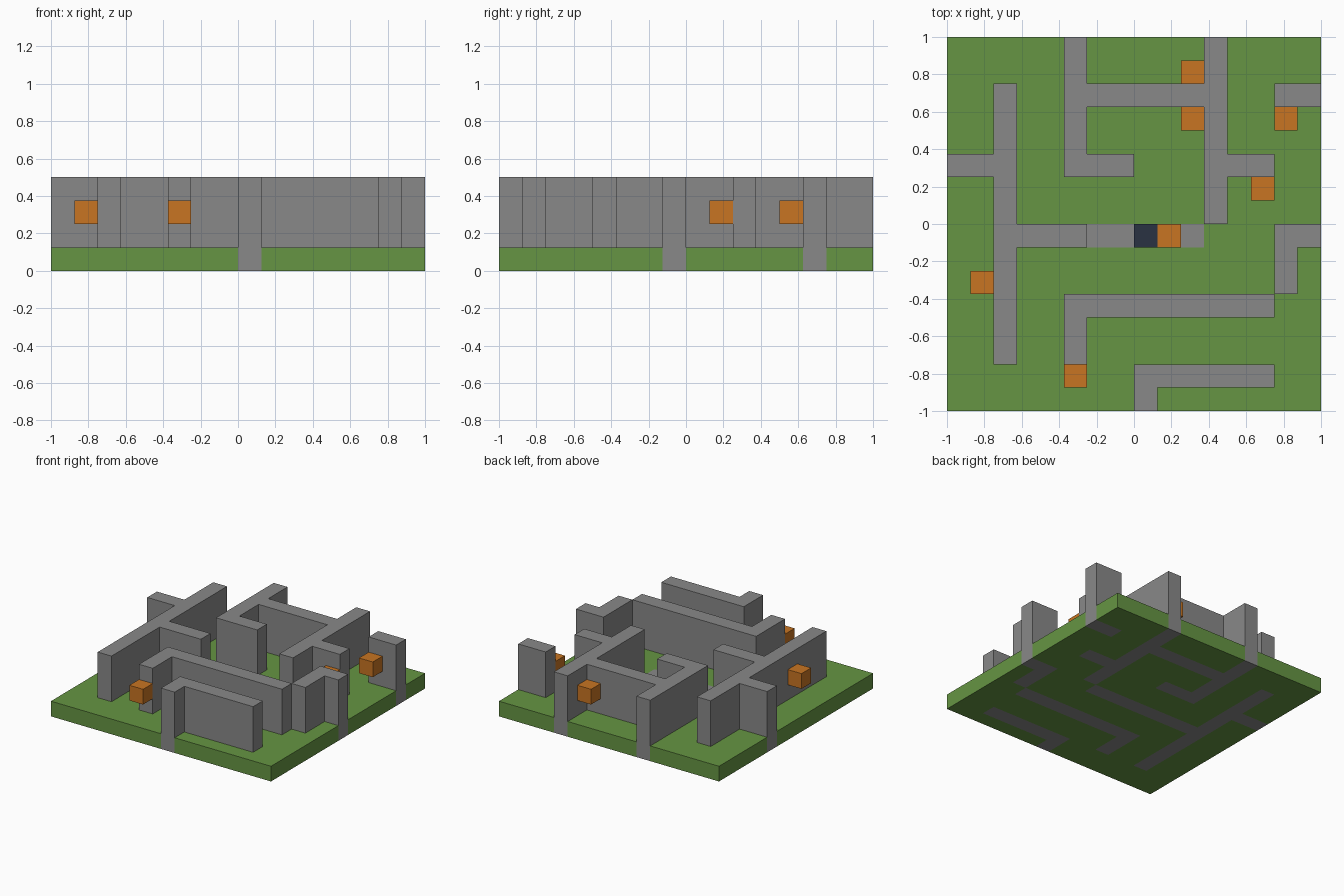
import bpy, bmesh

cube = bpy.data.objects.get("Cube")
if cube:
    bpy.data.objects.remove(cube, do_unlink=True)

N = 16           # cells per side
U = 2 / N        # cell size


def material(name, rgb):
    col = [((c / 255 + 0.055) / 1.055) ** 2.4 for c in rgb] + [1]
    m = bpy.data.materials.new(name)
    m.use_nodes = True
    m.diffuse_color = col
    m.node_tree.nodes["Principled BSDF"].inputs["Base Color"].default_value = col
    return m


GRASS = material("grass_green", (102, 149, 67))
STONE = material("stone_grey", (137, 137, 137))
LAMP = material("lamp_orange", (200, 117, 34))
NAVY = material("dark_navy", (42, 50, 66))


def cells(x0, x1, y0, y1):
    return {(i, j) for i in range(x0, x1) for j in range(y0, y1)}


def extrude_plan(name, plan, z0, z1, mat):
    """Turn a set of grid cells into one solid between two layers."""
    bm = bmesh.new()
    verts = {}

    def corner(i, j):
        if (i, j) not in verts:
            verts[i, j] = bm.verts.new((i * U - 1, j * U - 1, z0 * U))
        return verts[i, j]

    for i, j in sorted(plan):
        bm.faces.new([corner(i, j), corner(i, j + 1),
                      corner(i + 1, j + 1), corner(i + 1, j)])
    base = bm.faces[:]
    top = bmesh.ops.extrude_face_region(bm, geom=base, use_keep_orig=True)
    lifted = [g for g in top["geom"] if isinstance(g, bmesh.types.BMVert)]
    bmesh.ops.translate(bm, verts=lifted, vec=(0, 0, (z1 - z0) * U))
    bmesh.ops.recalc_face_normals(bm, faces=bm.faces[:])
    me = bpy.data.meshes.new(name)
    bm.to_mesh(me)
    bm.free()
    me.materials.append(mat)
    ob = bpy.data.objects.new(name, me)
    bpy.context.collection.objects.link(ob)
    return ob


# Connected wall runs, each a union of straight strips
walls = {
    "west_wall": cells(2, 3, 2, 14) | cells(0, 2, 10, 11) | cells(3, 6, 7, 8),
    "north_wall": (cells(5, 6, 10, 16) | cells(6, 8, 10, 11)
                   | cells(6, 11, 13, 14) | cells(11, 12, 8, 16)
                   | cells(12, 14, 10, 11)),
    "north_east_wall": cells(14, 16, 13, 14),
    "east_wall": cells(14, 16, 7, 8) | cells(14, 15, 5, 7),
    "south_wall": cells(5, 14, 4, 5) | cells(5, 6, 2, 4),
    "front_wall": cells(8, 14, 1, 2) | cells(8, 9, 0, 1),
}
for name, plan in walls.items():
    extrude_plan(name, plan, 0, 4, STONE)

# Stone threshold flush with the lawn, in the wall opening
threshold = cells(6, 11, 7, 8)
extrude_plan("threshold", threshold, 0, 1, STONE)

# Lawn fills every remaining cell
lawn = cells(0, N, 0, N) - threshold - set().union(*walls.values())
extrude_plan("lawn", lawn, 0, 1, GRASS)

# Lamps mounted on the walls
for n, cell in enumerate([(1, 5), (5, 1), (10, 14), (10, 12), (14, 12), (13, 9)]):
    extrude_plan(f"wall_lamp_{n + 1}", {cell}, 2, 3, LAMP)

# Low blocks standing in the opening
extrude_plan("dark_block", {(8, 7)}, 1, 2, NAVY)
extrude_plan("orange_block", {(9, 7)}, 1, 2, LAMP)
